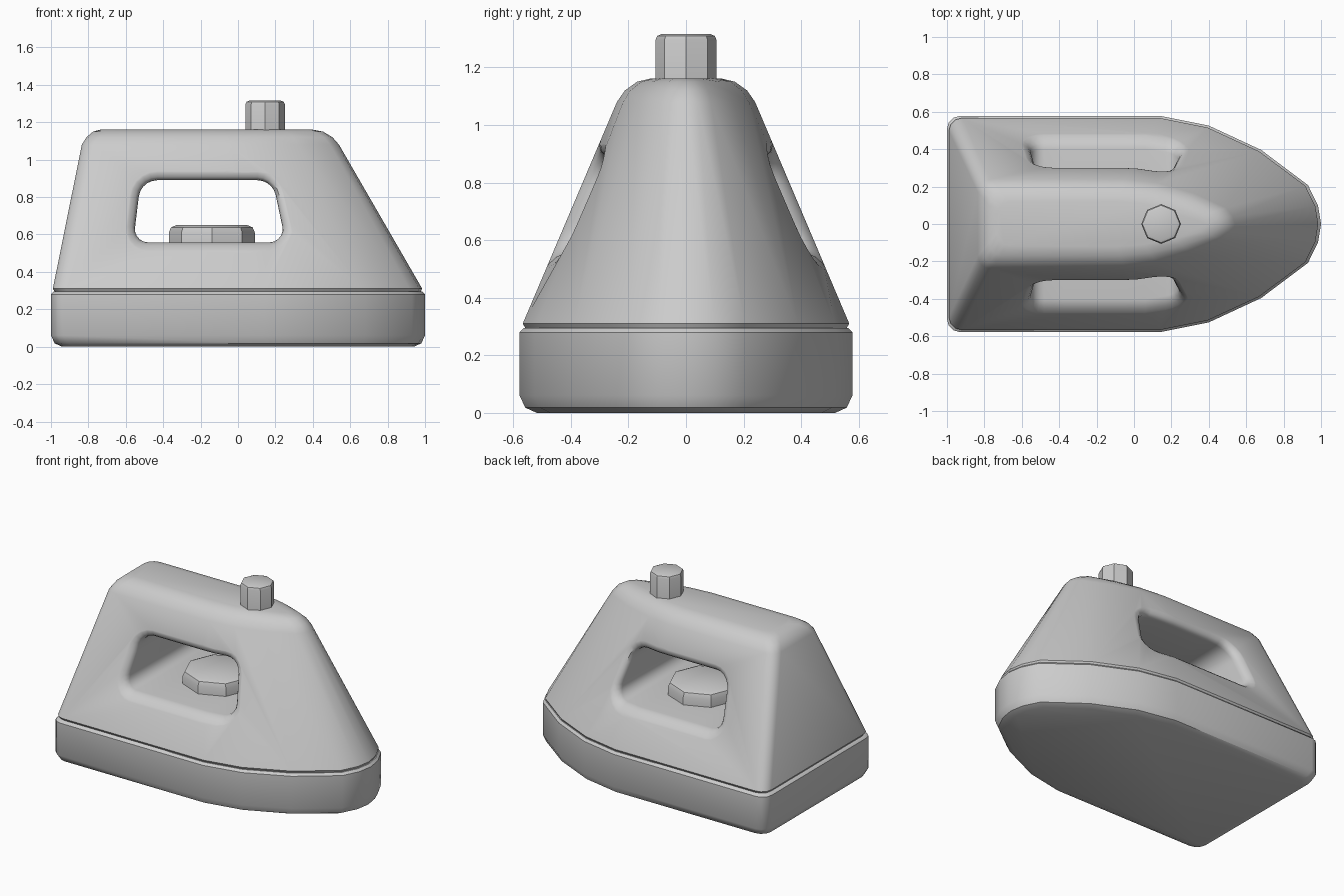
import bpy, bmesh
from math import sin, cos, pi, radians, atan2
from mathutils import Vector

if "Cube" in bpy.data.objects:
    bpy.data.objects.remove(bpy.data.objects["Cube"])

# Plan of the nose: fraction of length, fraction of half width
NOSE = [(.57, 1), (.70, .91), (.84, .685), (.965, .36), (.992, .17), (1, 0)]


def outline(x0, x1, w, z, c=.07):
    """Iron-shaped plan: square back with rounded corners, pointed front."""
    half = [(x0 + c * (1 - sin(a)), w - c * (1 - cos(a)))
            for a in (pi / 2, pi / 3, pi / 6, 0)]
    half += [(x0 + u * (x1 - x0), v * w) for u, v in NOSE]
    pts = half + [(x, -y) for x, y in reversed(half[:-1])]
    return [Vector((x, y, z)) for x, y in pts]


def finish(ob):
    ob.data.shade_smooth()
    ob.data.set_sharp_from_angle(angle=radians(40))


def loft(name, rings):
    """Skin a closed stack of rings and cap both ends."""
    bm = bmesh.new()
    vs = [[bm.verts.new(p) for p in r] for r in rings]
    n = len(vs[0])
    for a, b in zip(vs, vs[1:]):
        for i in range(n):
            j = (i + 1) % n
            bm.faces.new((a[i], a[j], b[j], b[i]))
    bm.faces.new(vs[0])
    bm.faces.new(vs[-1])
    bmesh.ops.recalc_face_normals(bm, faces=bm.faces)
    me = bpy.data.meshes.new(name)
    bm.to_mesh(me)
    bm.free()
    ob = bpy.data.objects.new(name, me)
    bpy.context.collection.objects.link(ob)
    finish(ob)
    return ob


def octagon(name, x, r, z0, z1, b):
    """Eight-sided button with a softened top edge."""
    prof = [(r, z0), (r, z1 - b), (r - .3 * b, z1 - .3 * b), (r - b, z1)]
    return loft(name, [[Vector((x + q * cos(i * pi / 4), q * sin(i * pi / 4), z))
                        for i in range(8)] for q, z in prof])


# Sole plate
loft("sole_plate", [outline(-1 + i, 1 - i, .578 - i, z) for i, z in
                    [(.06, 0), (.02, .018), (0, .06), (0, .28), (.015, .295)]])

# Tapered body with a rounded top
LOW, HIGH = (-.99, .985, .567, .31), (-.835, .54, .24, 1.08)
body = loft("body", [outline(*r) for r in [
    (-.978, .975, .555, .29), LOW, HIGH, (-.81, .505, .212, 1.12),
    (-.775, .455, .17, 1.15), (-.73, .39, .12, 1.162)]])


def side(x, z):
    """Half width of the body at a point of its side."""
    t = (z - LOW[3]) / (HIGH[3] - LOW[3])
    x0, x1, w = [a + (b - a) * t for a, b in zip(LOW[:3], HIGH[:3])]
    u = (x - x0) / (x1 - x0)
    for (u0, v0), (u1, v1) in zip(NOSE, NOSE[1:]):
        if u0 <= u <= u1:
            return w * (v0 + (v1 - v0) * (u - u0) / (u1 - u0))
    return w


# Handle opening: rounded trapezoid as (point, outward normal) pairs
corners = [(-.56, .558, .07), (.255, .558, .07), (.185, .89, .1), (-.52, .89, .1)]
arcs = []
for i, (x, z, r) in enumerate(corners):
    p = Vector((x, z))
    d0 = (p - Vector(corners[i - 1][:2])).normalized()
    d1 = (Vector(corners[(i + 1) % 4][:2]) - p).normalized()
    n0, n1 = Vector((d0.y, -d0.x)), Vector((d1.y, -d1.x))
    centre = p - (n0 + n1) * r / (1 + n0.dot(n1))
    a0 = atan2(n0.y, n0.x)
    turn = (atan2(n1.y, n1.x) - a0) % (2 * pi)
    arc = []
    for k in range(6):
        n = Vector((cos(a0 + turn * k / 5), sin(a0 + turn * k / 5)))
        arc.append((centre + n * r, n))
    arcs.append(arc)
hole = []
for i, arc in enumerate(arcs):
    hole += arc
    (p, n), (q, _) = arc[-1], arcs[(i + 1) % 4][0]
    hole += [(p.lerp(q, k / 6), n) for k in range(1, 6)]

# Cutter with flared ends, so the rim of the opening comes out rounded
R = .06
flare = [(-.02, .1)] + [(R * (1 - cos(a)), R * (1 - sin(a)))
                        for a in map(radians, (20, 45, 70, 90))]


def section(sign, depth, off):
    ring = []
    for p, n in hole:
        q = p + n * off
        y = .8 if depth is None else side(q.x, q.y) - depth
        ring.append(Vector((q.x, sign * y, q.y)))
    return ring


near = [(None, .1)] + flare
cutter = loft("handle_cutter", [section(-1, *f) for f in near] +
              [section(1, *f) for f in reversed(near)])
cutter.hide_render = True

mod = body.modifiers.new("opening", 'BOOLEAN')
mod.operation, mod.solver, mod.object = 'DIFFERENCE', 'EXACT', cutter
deps = bpy.context.evaluated_depsgraph_get()
cut = bpy.data.meshes.new_from_object(body.evaluated_get(deps))
body.modifiers.clear()
body.data = cut
finish(body)
bpy.data.objects.remove(cutter)

# Dial inside the opening and knob on top
octagon("dial", -.14, .23, .54, .65, .04)
octagon("top_knob", .145, .106, 1.1, 1.315, .02)
